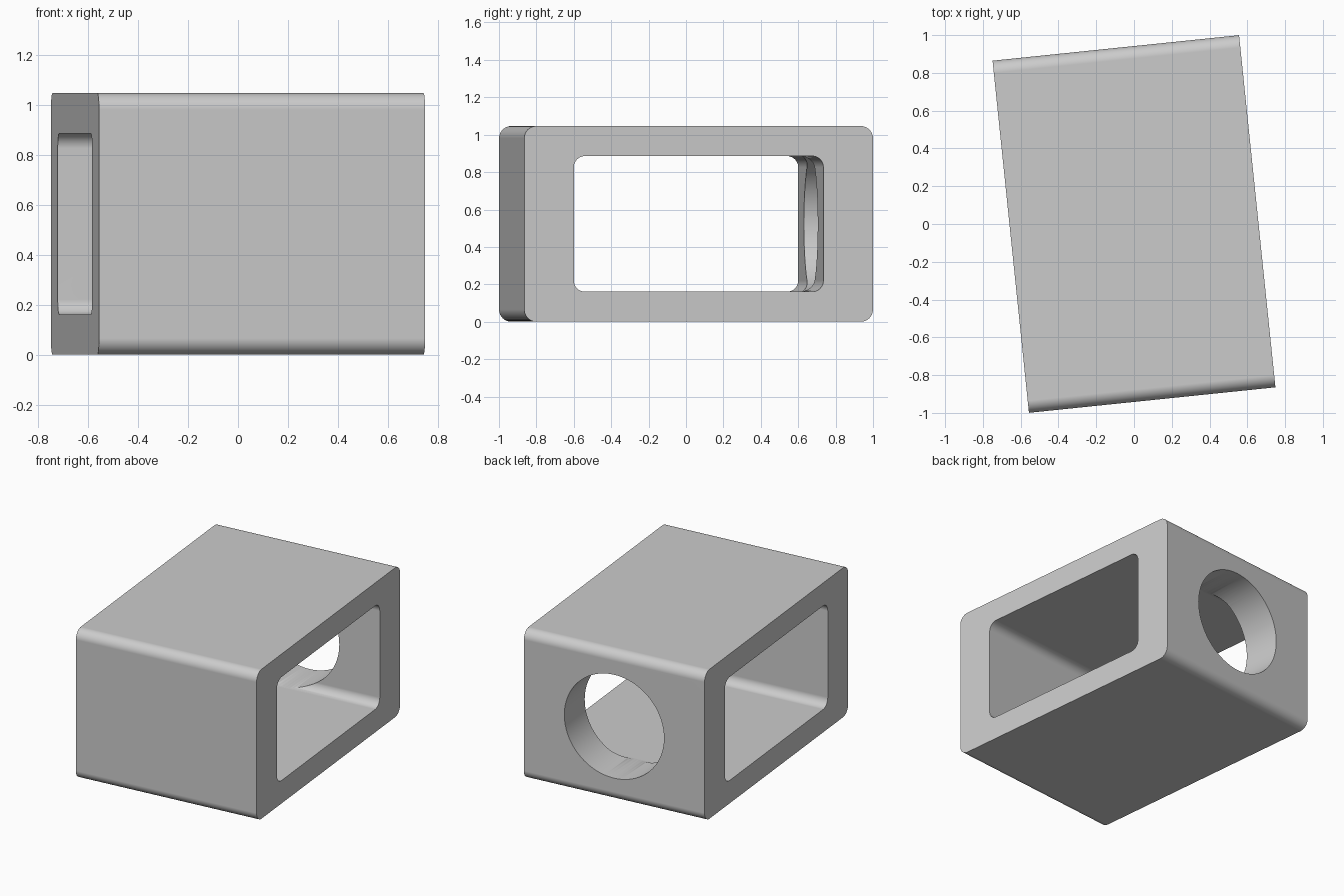
import bpy
import math
from mathutils import Matrix, Vector

if "Cube" in bpy.data.objects:
    bpy.data.objects.remove(bpy.data.objects["Cube"], do_unlink=True)

WIDTH, DEPTH, HEIGHT = 1.312, 1.874, 1.046
OPEN_DEPTH, OPEN_HEIGHT = 1.342, 0.725
MID = HEIGHT / 2
TURN = Matrix.Rotation(math.radians(5.9), 4, "Z")

grey = bpy.data.materials.new("plain grey")
grey.use_nodes = True
colour = (0.6, 0.6, 0.6, 1)
grey.diffuse_color = colour
grey.node_tree.nodes["Principled BSDF"].inputs["Base Color"].default_value = colour


def rounded_prism(name, length, depth, height, radius, steps=10):
    """Rounded rectangle in the y-z plane, extruded along x."""
    profile = []
    for corner, (sy, sz) in enumerate([(1, 1), (-1, 1), (-1, -1), (1, -1)]):
        for i in range(steps + 1):
            a = math.pi / 2 * (corner + i / steps)
            profile.append((sy * (depth / 2 - radius) + radius * math.cos(a),
                            MID + sz * (height / 2 - radius) + radius * math.sin(a)))
    n = len(profile)
    verts = [(x, y, z) for x in (-length / 2, length / 2) for y, z in profile]
    faces = [list(range(n))[::-1], list(range(n, 2 * n))]
    faces += [(i, (i + 1) % n, n + (i + 1) % n, n + i) for i in range(n)]
    mesh = bpy.data.meshes.new(name)
    mesh.from_pydata(verts, [], faces)
    mesh.materials.append(grey)
    obj = bpy.data.objects.new(name, mesh)
    bpy.context.collection.objects.link(obj)
    obj.matrix_world = TURN
    return obj


# Outer block, and the cutters for the through opening and the round back hole
body = rounded_prism("hollow_block", WIDTH, DEPTH, HEIGHT, 0.065)
opening = rounded_prism("opening_cutter", WIDTH + 0.4, OPEN_DEPTH, OPEN_HEIGHT, 0.06)

bpy.ops.mesh.primitive_cylinder_add(vertices=96, radius=OPEN_HEIGHT / 2 - 0.0005, depth=1)
hole = bpy.context.object
hole.name = "round_hole_cutter"
hole.data.materials.append(grey)
hole.matrix_world = (TURN @ Matrix.Translation(Vector((0, DEPTH / 2, MID)))
                     @ Matrix.Rotation(math.pi / 2, 4, "X"))

bpy.context.view_layer.objects.active = body
for cutter in (opening, hole):
    cut = body.modifiers.new(cutter.name, "BOOLEAN")
    cut.operation = "DIFFERENCE"
    cut.solver = "EXACT"
    cut.object = cutter
    bpy.ops.object.modifier_apply(modifier=cut.name)
    bpy.data.objects.remove(cutter, do_unlink=True)

# Smooth fillets and hole, crisp rims
bpy.ops.object.select_all(action="DESELECT")
body.select_set(True)
bpy.ops.object.shade_smooth_by_angle(angle=math.radians(30))
normals = body.modifiers.new("flat_walls", "WEIGHTED_NORMAL")
normals.keep_sharp = True
